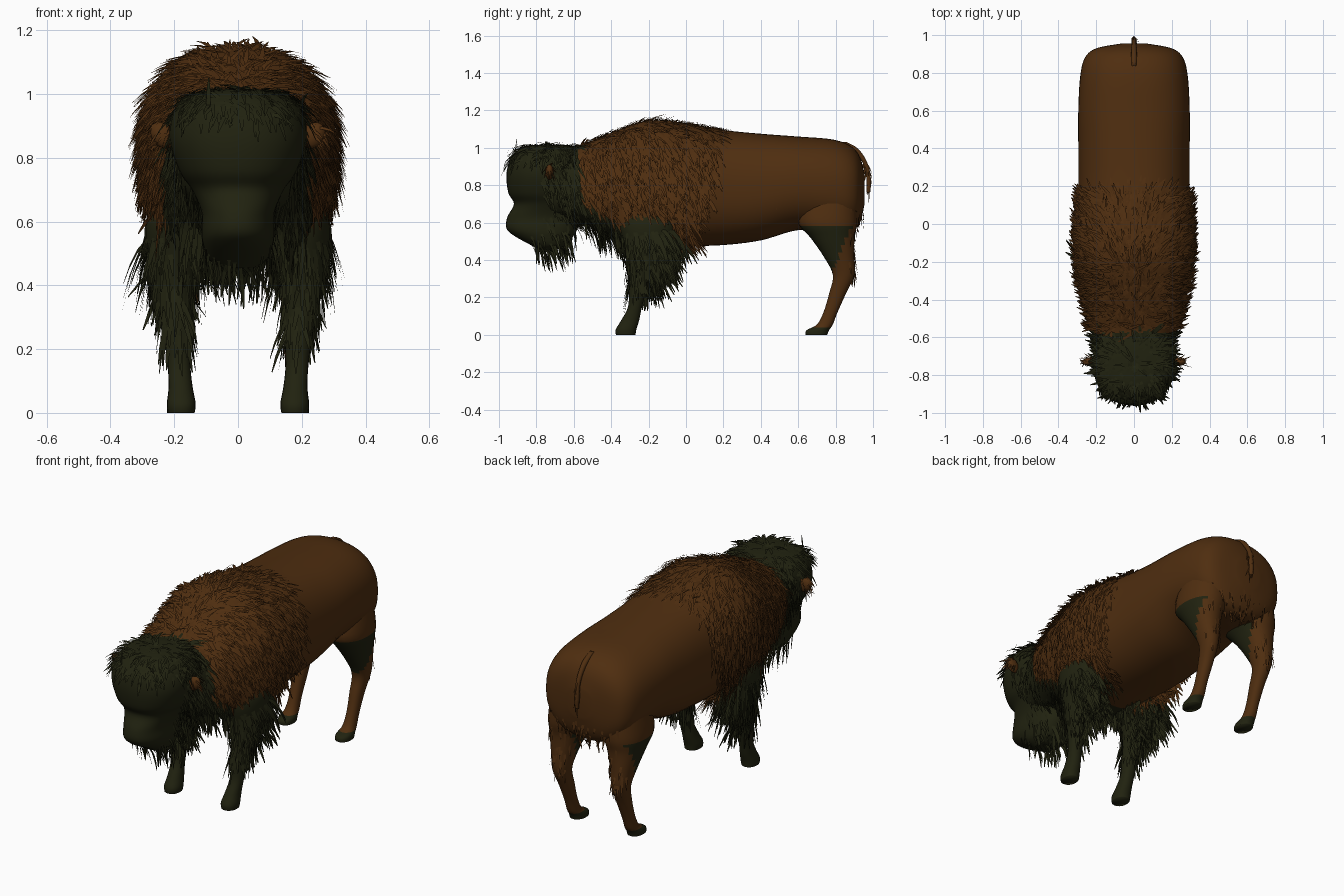
import bpy, bmesh, math, random
from mathutils import Vector

random.seed(4)
cube = bpy.data.objects.get("Cube")
if cube:
    bpy.data.objects.remove(cube, do_unlink=True)


def material(name, rgb):
    m = bpy.data.materials.new(name)
    m.use_nodes = True
    m.diffuse_color = (*rgb, 1)
    node = m.node_tree.nodes["Principled BSDF"]
    node.inputs["Base Color"].default_value = (*rgb, 1)
    node.inputs["Roughness"].default_value = 0.9
    return m


MATS = [material("brown coat", (0.078, 0.027, 0.005)),
        material("dark olive coat", (0.015, 0.016, 0.005))]
BROWN, DARK = 0, 1


def finish(name, bm, smooth=True):
    mesh = bpy.data.meshes.new(name)
    bm.to_mesh(mesh)
    bm.free()
    for m in MATS:
        mesh.materials.append(m)
    ob = bpy.data.objects.new(name, mesh)
    bpy.context.collection.objects.link(ob)
    if smooth:
        mesh.polygons.foreach_set("use_smooth", [True] * len(mesh.polygons))
    return ob


def spline(rows, steps):
    # Smooth the section table with a Catmull-Rom curve
    out = []
    for i in range(len(rows) - 1):
        a, b, c, d = (rows[max(0, min(len(rows) - 1, i + k))] for k in (-1, 0, 1, 2))
        for s in range(steps):
            t = s / steps
            out.append([q + t / 2 * (r - p + t * (2*p - 5*q + 4*r - e + t * (3*q - p - 3*r + e)))
                        for p, q, r, e in zip(a, b, c, d)])
    return out + [list(rows[-1])]


def loft(name, axis, rows, rule, power=2.2, side=1, sides=36, steps=5):
    # Each row: position along the axis, low edge, high edge, half width, x offset
    bm = bmesh.new()
    rings = []
    for t, lo, hi, half, x in spline(rows, steps):
        ring = []
        for k in range(sides):
            a = math.tau * k / sides
            u, v = (math.copysign(abs(f) ** (2 / power), f) for f in (math.cos(a), math.sin(a)))
            across = side * x + half * u
            other = (lo + hi) / 2 + (hi - lo) / 2 * v
            ring.append(bm.verts.new((across, t, other) if axis == "y" else (across, other, t)))
        rings.append(ring)
    for r, s in zip(rings, rings[1:]):
        for k in range(sides):
            n = (k + 1) % sides
            bm.faces.new((r[k], r[n], s[n], s[k]))
    bm.faces.new(rings[0])
    bm.faces.new(rings[-1])
    bmesh.ops.recalc_face_normals(bm, faces=bm.faces)
    for f in bm.faces:
        f.material_index = rule(f.calc_center_median())
    return finish(name, bm)


def fur(name, source, count, where, flow, length, width, lift, color, droop=0.3):
    # Scatter bent, tapering locks over the chosen part of a surface
    polys = [p for p in source.data.polygons if where(p.center)]
    if not polys:
        return
    verts = source.data.vertices
    bm = bmesh.new()
    for p in random.choices(polys, weights=[p.area for p in polys], k=count):
        w = [random.random() for _ in p.vertices]
        root = sum((verts[i].co * f for i, f in zip(p.vertices, w)), Vector()) / sum(w)
        n = p.normal
        d = Vector(flow(root)) + Vector(random.gauss(0, 0.22) for _ in range(3))
        d -= n * d.dot(n)
        if d.length < 0.01:
            continue
        d.normalize()
        across = d.cross(n).normalized()
        size = length * random.uniform(0.6, 1.3)
        d = (d + n * lift * random.uniform(0.4, 1.3)).normalized()
        point, rows = root - n * 0.006, []
        for taper in (0.8, 1, 0.8, 0.25):
            half = across * width * taper * 0.5
            rows.append((bm.verts.new(point - half), bm.verts.new(point + half)))
            point = point + d * size / 3
            d = (d + Vector((0, 0, -droop))).normalized()
        for a, b in zip(rows, rows[1:]):
            bm.faces.new((a[0], a[1], b[1], b[0])).material_index = color
    finish(name, bm, False)


# Torso, with the dark neck and chest chosen by a slanted boundary
def neck_edge(c):
    return -0.58 + max(0, 0.75 - c.z) * 1.45


def coat(c):
    return DARK if c.y < neck_edge(c) else BROWN


body = loft("torso", "y", [
    (-0.8, 0.62, 0.94, 0.13, 0), (-0.68, 0.62, 0.99, 0.19, 0), (-0.55, 0.6, 1.02, 0.23, 0),
    (-0.4, 0.52, 1.08, 0.27, 0), (-0.2, 0.48, 1.145, 0.305, 0), (0, 0.475, 1.13, 0.305, 0),
    (0.2, 0.48, 1.095, 0.295, 0), (0.4, 0.505, 1.075, 0.295, 0), (0.6, 0.56, 1.06, 0.295, 0),
    (0.78, 0.55, 1.045, 0.285, 0), (0.88, 0.55, 1.01, 0.26, 0), (0.93, 0.6, 0.95, 0.2, 0),
    (0.955, 0.7, 0.86, 0.07, 0)], coat, power=2.35, sides=48)

# Head: broad brow, pinched bridge, muzzle and jaw
head = loft("head", "z", [
    (0.455, -0.79, -0.69, 0.05, 0), (0.48, -0.83, -0.64, 0.09, 0), (0.53, -0.92, -0.6, 0.11, 0),
    (0.57, -0.96, -0.58, 0.115, 0), (0.63, -0.955, -0.57, 0.115, 0), (0.7, -0.92, -0.56, 0.145, 0),
    (0.76, -0.95, -0.55, 0.185, 0), (0.86, -0.96, -0.54, 0.215, 0), (0.95, -0.935, -0.54, 0.2, 0),
    (1.0, -0.88, -0.58, 0.15, 0), (1.015, -0.82, -0.65, 0.06, 0)], lambda c: DARK)


# Legs
def hind_coat(c):
    thigh = 0.3 < c.z < 0.58 and c.y < 0.76 + (c.z - 0.3) * 0.45
    return DARK if thigh or c.z < 0.04 else BROWN


for label, s in (("left", 1), ("right", -1)):
    front = loft(label + "_front_leg", "z", [
        (0, -0.375, -0.27, 0.042, 0.178), (0.03, -0.375, -0.265, 0.045, 0.178),
        (0.08, -0.345, -0.25, 0.038, 0.18), (0.15, -0.31, -0.235, 0.036, 0.185),
        (0.25, -0.305, -0.205, 0.045, 0.19), (0.36, -0.305, -0.16, 0.06, 0.2),
        (0.48, -0.33, -0.08, 0.085, 0.2), (0.6, -0.36, -0.04, 0.1, 0.19),
        (0.7, -0.33, -0.08, 0.07, 0.17)], lambda c: DARK, side=s, sides=20)
    hind = loft(label + "_hind_leg", "z", [
        (0, 0.64, 0.755, 0.042, 0.18), (0.025, 0.645, 0.765, 0.042, 0.18),
        (0.055, 0.7, 0.785, 0.034, 0.18), (0.12, 0.735, 0.81, 0.031, 0.18),
        (0.22, 0.765, 0.855, 0.036, 0.18), (0.32, 0.785, 0.9, 0.045, 0.185),
        (0.42, 0.735, 0.9, 0.065, 0.185), (0.52, 0.665, 0.9, 0.092, 0.18),
        (0.6, 0.6, 0.915, 0.115, 0.17), (0.72, 0.62, 0.91, 0.11, 0.16)],
        hind_coat, side=s, sides=24)

    # Shaggy sleeves and hind-leg feathering
    fur(label + "_leg_fur", front, 300, lambda c: 0.24 < c.z < 0.58,
        lambda c: (0, 0.25, -1), 0.12, 0.016, 0.3, DARK)
    fur(label + "_elbow_fur", front, 170, lambda c: 0.3 < c.z < 0.58 and c.y > -0.2,
        lambda c: (0, 0.8, -1), 0.17, 0.018, 0.6, DARK, 0.35)
    fur(label + "_hock_fur", hind, 30, lambda c: 0.33 < c.z < 0.6 and c.y > 0.87,
        lambda c: (0, 0.1, -1), 0.08, 0.013, 0.25, BROWN)

    # Ear
    bm = bmesh.new()
    bmesh.ops.create_uvsphere(bm, u_segments=12, v_segments=8, radius=1)
    for v in bm.verts:
        v.co = Vector((s * (0.235 + 0.04 * v.co.x), -0.73 + 0.022 * v.co.y,
                       0.87 + 0.04 * v.co.z + 0.01 * v.co.x))
    bmesh.ops.recalc_face_normals(bm, faces=bm.faces)
    ear = finish(label + "_ear", bm)
    fur(label + "_ear_fur", ear, 16, lambda c: True, lambda c: (s, 0, -0.6), 0.06, 0.01, 0.3, BROWN)


# Mane over hump and shoulders
def in_mane(c):
    rear = 0.15 - max(0, 0.8 - c.z) * 0.6
    return neck_edge(c) < c.y < rear and c.z > 0.5


def mane_flow(c):
    return (c.x * 1.5, 0.55, -1)


fur("mane", body, 3200, in_mane, mane_flow, 0.1, 0.016, 0.3, BROWN, 0.18)
fur("mane_hem", body, 200, lambda c: in_mane(c) and c.z < 0.66 and c.y < 0,
    mane_flow, 0.16, 0.016, 0.3, BROWN, 0.3)
fur("hump_crest", body, 180, lambda c: in_mane(c) and c.z > 1.03,
    lambda c: (c.x, 1, 0), 0.08, 0.01, 0.35, BROWN, 0.1)

# Dark collar, chest and beard
fur("collar_fur", body, 420, lambda c: c.y < neck_edge(c) and c.y > -0.72 and c.z > 0.55,
    mane_flow, 0.1, 0.016, 0.35, DARK)
fur("chest_fur", body, 110, lambda c: c.z < 0.62 and -0.66 < c.y < -0.28,
    lambda c: (0, 0.4, -1), 0.15, 0.018, 0.75, DARK, 0.5)
fur("beard", head, 75, lambda c: c.z < 0.56 and c.y > -0.85,
    lambda c: (0, 0.4, -1), 0.13, 0.014, 0.5, DARK, 0.6)
fur("cheek_fur", head, 260, lambda c: abs(c.x) > 0.09 and c.y > -0.78 and 0.6 < c.z < 0.95,
    lambda c: (c.x, 0.5, -1), 0.1, 0.015, 0.35, DARK)
fur("crown_fur", head, 430, lambda c: c.z > 0.93,
    lambda c: (c.x * 4, (c.y + 0.72) * 4, 0.1), 0.09, 0.015, 0.4, DARK)

# Rump hair
fur("rump_hair", body, 160, lambda c: c.y > 0.15 and c.z > 0.65,
    lambda c: (0, 1, -0.7), 0.03, 0.006, 0.15, BROWN)
fur("rump_skirt", body, 60, lambda c: c.y > 0.84 and 0.55 < c.z < 0.7,
    lambda c: (0, 0, -1), 0.09, 0.013, 0.2, BROWN)

# Tail
tail = loft("tail", "z", [
    (0.76, 0.965, 0.985, 0.01, 0), (0.82, 0.965, 0.99, 0.014, 0), (0.89, 0.955, 0.98, 0.012, 0),
    (0.95, 0.925, 0.955, 0.013, 0), (1.0, 0.87, 0.915, 0.015, 0), (1.03, 0.82, 0.86, 0.012, 0)],
    lambda c: BROWN, sides=10)
fur("tail_tuft", tail, 24, lambda c: c.z < 0.93, lambda c: (0, 0, -1), 0.06, 0.009, 0.15, BROWN)
